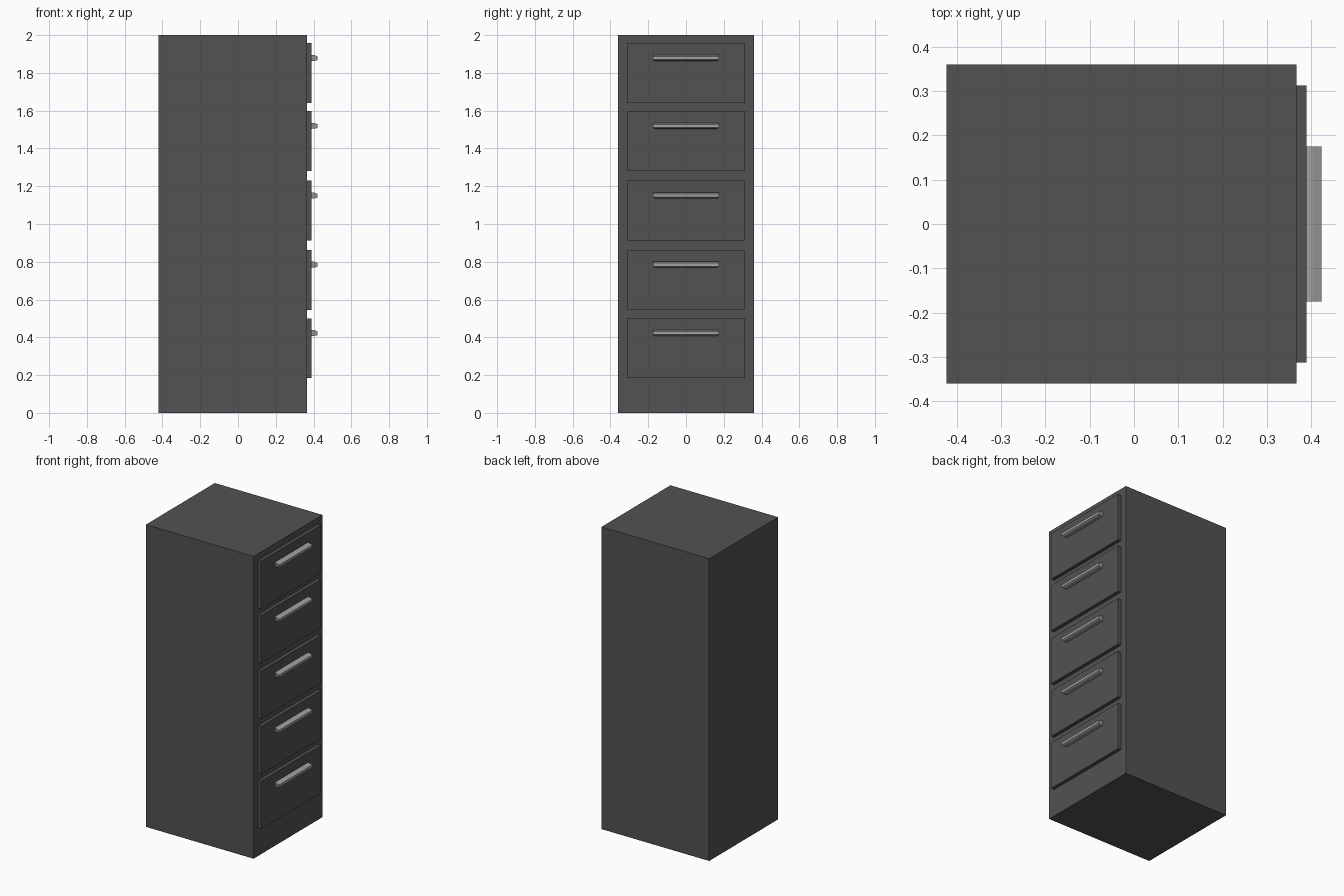
import bpy, bmesh

if "Cube" in bpy.data.objects:
    bpy.data.objects.remove(bpy.data.objects["Cube"])


def material(name, v):
    m = bpy.data.materials.new(name)
    m.diffuse_color = (v, v, v, 1)
    m.use_nodes = True
    m.node_tree.nodes["Principled BSDF"].inputs["Base Color"].default_value = m.diffuse_color
    return m


charcoal = material("charcoal_paint", 0.085)
steel = material("brushed_steel", 0.36)


def finish(bm, name, mat):
    bmesh.ops.recalc_face_normals(bm, faces=bm.faces)
    me = bpy.data.meshes.new(name)
    bm.to_mesh(me)
    bm.free()
    me.materials.append(mat)
    ob = bpy.data.objects.new(name, me)
    bpy.context.collection.objects.link(ob)
    return ob


def box(name, x0, x1, half_y, z0, z1, mat):
    bm = bmesh.new()
    bmesh.ops.create_cube(bm, size=1)
    for v in bm.verts:
        v.co.x = x1 if v.co.x > 0 else x0
        v.co.y = half_y if v.co.y > 0 else -half_y
        v.co.z = z1 if v.co.z > 0 else z0
    return finish(bm, name, mat)


def handle(name, z):
    # hooked pull: sloping top, front lip, recessed underside, tapered lower ends
    profile = [(0.388, 0.016, 0.175), (0.402, 0.016, 0.175), (0.422, 0.008, 0.175),
               (0.422, -0.009, 0.175), (0.414, -0.014, 0.168), (0.388, -0.016, 0.165)]
    bm = bmesh.new()
    ends = [[bm.verts.new((x, s * y, z + dz)) for x, dz, y in profile] for s in (-1, 1)]
    for e in ends:
        bm.faces.new(e)
    n = len(profile)
    for i in range(n):
        j = (i + 1) % n
        bm.faces.new((ends[0][i], ends[0][j], ends[1][j], ends[1][i]))
    return finish(bm, name, steel)


# cabinet carcass
box("cabinet_body", -0.422, 0.366, 0.36, 0, 2, charcoal)

# five drawer fronts, each with a pull
for i, top in enumerate((0.501, 0.863, 1.229, 1.598, 1.957), 1):
    box(f"drawer_front_{i}", 0.364, 0.389, 0.3125, top - 0.317, top, charcoal)
    handle(f"drawer_handle_{i}", top - 0.078)
